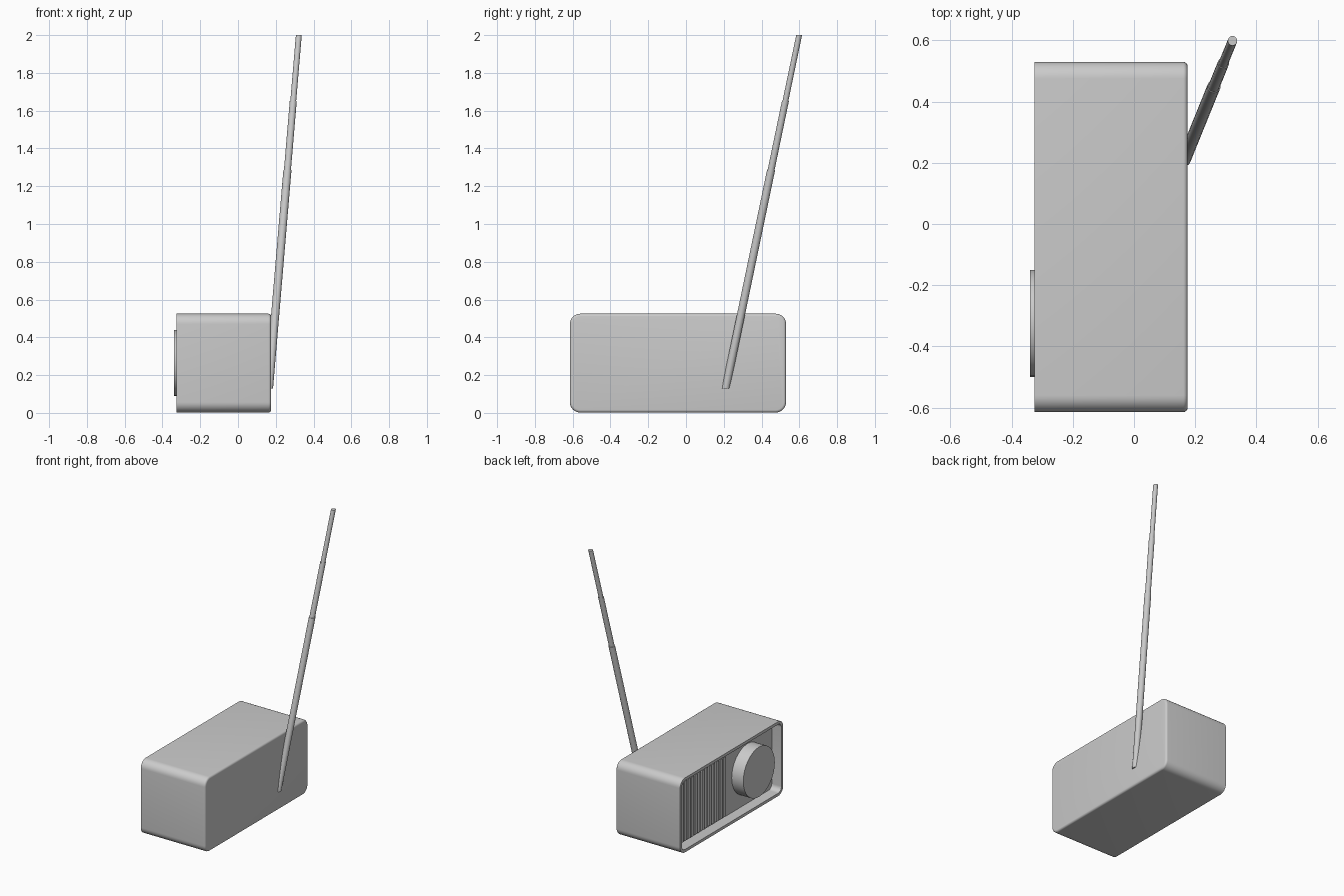
import bpy, bmesh, math
from mathutils import Matrix, Vector

if "Cube" in bpy.data.objects:
    bpy.data.objects.remove(bpy.data.objects["Cube"])

grey = bpy.data.materials.new("plain grey")
grey.diffuse_color = (0.6, 0.6, 0.6, 1)
grey.use_nodes = True
grey.node_tree.nodes["Principled BSDF"].inputs["Base Color"].default_value = grey.diffuse_color


def finish(name, bm, angle=35):
    bmesh.ops.recalc_face_normals(bm, faces=bm.faces)
    me = bpy.data.meshes.new(name)
    bm.to_mesh(me)
    bm.free()
    me.materials.append(grey)
    ob = bpy.data.objects.new(name, me)
    bpy.context.collection.objects.link(ob)
    bpy.ops.object.select_all(action='DESELECT')
    ob.select_set(True)
    bpy.context.view_layer.objects.active = ob
    bpy.ops.object.shade_smooth_by_angle(angle=math.radians(angle))
    return ob


def loft(name, rings):
    """Join rings of points with quads and cap both ends."""
    bm = bmesh.new()
    loops = [[bm.verts.new(p) for p in ring] for ring in rings]
    for a, b in zip(loops, loops[1:]):
        for i in range(len(a)):
            j = (i + 1) % len(a)
            bm.faces.new((a[i], a[j], b[j], b[i]))
    bm.faces.new(loops[0])
    bm.faces.new(loops[-1])
    return finish(name, bm)


CY, CZ, HY, HZ, R = -0.0425, 0.2635, 0.5725, 0.2615, 0.055


def rounded_rect(x, inset):
    pts, r = [], R - inset
    for k, (sy, sz) in enumerate([(1, 1), (-1, 1), (-1, -1), (1, -1)]):
        for i in range(9):
            a = math.pi / 2 * (k + i / 8)
            pts.append((x, CY + sy * (HY - R) + r * math.cos(a),
                        CZ + sz * (HZ - R) + r * math.sin(a)))
    return pts


# case: rounded back edge, open recessed face towards -x
B = 0.014
back = [rounded_rect(0.175 - B + B * math.cos(t), B - B * math.sin(t))
        for t in (math.pi / 8 * i for i in range(5))]
loft("radio_case", back + [rounded_rect(-0.325, 0), rounded_rect(-0.325, 0.02),
                           rounded_rect(-0.25, 0.02)])

# speaker grille: row of vertical slats inside the recess
bm = bmesh.new()
N, Y0, Y1 = 14, 0.495, -0.015
for i in range(N):
    y = Y0 + (Y1 - Y0) * i / (N - 1)
    m = Matrix.Translation((-0.265, y, CZ)) @ Matrix.Diagonal((0.05, 0.026, 0.42, 1))
    bmesh.ops.create_cube(bm, size=1, matrix=m)
finish("speaker_grille", bm)

# tuning dial
bm = bmesh.new()
bmesh.ops.create_cone(bm, cap_ends=True, segments=32, radius1=0.175, radius2=0.175, depth=0.1,
                      matrix=Matrix.Translation((-0.29, -0.325, 0.265)) @ Matrix.Rotation(math.pi / 2, 4, 'Y'))
finish("tuning_dial", bm)

# telescopic antenna: three stepped sections along one leaning axis
base, tip = Vector((0.164, 0.21, 0.13)), Vector((0.322, 0.599, 2.0))


def circle(z, r, n=20):
    c = base.lerp(tip, (z - base.z) / (tip.z - base.z))
    return [(c.x + r * math.cos(2 * math.pi * i / n), c.y + r * math.sin(2 * math.pi * i / n), z)
            for i in range(n)]


sections = [(0.13, 1.285, 0.0215), (1.285, 1.65, 0.0185), (1.65, 2.0, 0.0155)]
loft("antenna", [circle(z, r) for z0, z1, r in sections for z in (z0, z1)])
